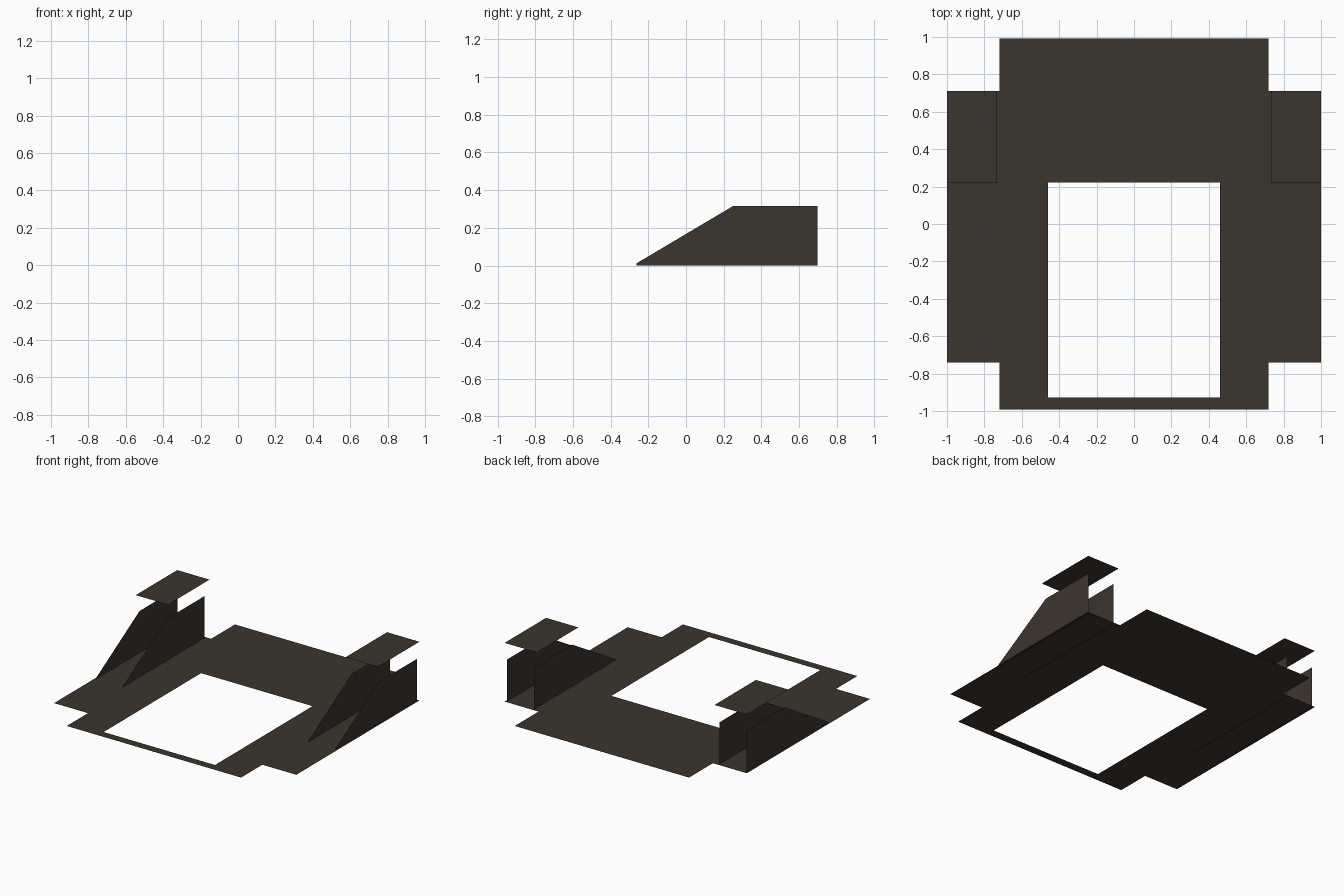
import bpy

if "Cube" in bpy.data.objects:
    bpy.data.objects.remove(bpy.data.objects["Cube"])

# One dark brown material for everything
mat = bpy.data.materials.new("dark_brown")
mat.diffuse_color = (0.046, 0.035, 0.027, 1)
mat.use_nodes = True
mat.node_tree.nodes["Principled BSDF"].inputs["Base Color"].default_value = mat.diffuse_color


def sheet(name, verts, faces):
    """Thin single-layer sheet from vertices and faces."""
    me = bpy.data.meshes.new(name)
    me.from_pydata(verts, [], faces)
    me.materials.append(mat)
    ob = bpy.data.objects.new(name, me)
    bpy.context.collection.objects.link(ob)
    return ob


def rects(name, boxes, z):
    """Flat horizontal sheet made of (x0, x1, y0, y1) rectangles."""
    verts, faces = [], []
    for x0, x1, y0, y1 in boxes:
        n = len(verts)
        verts += [(x0, y0, z), (x1, y0, z), (x1, y1, z), (x0, y1, z)]
        faces.append((n, n + 1, n + 2, n + 3))
    return sheet(name, verts, faces)


# Floor sheet with a large opening and a notch at each corner
BASE_Z = 0.004
rects("floor_sheet", [
    (-0.72, 0.72, 0.222, 0.992),     # back
    (-0.72, 0.72, -0.992, -0.928),   # front strip
    (-0.72, -0.46, -0.928, 0.222),   # left rail
    (0.46, 0.72, -0.928, 0.222),     # right rail
    (-1.0, -0.72, -0.741, 0.711),    # left wing
    (0.72, 1.0, -0.741, 0.711),      # right wing
], BASE_Z)

# Upright fins in pairs and a raised plate above each pair
fin = [(-0.262, 0), (0.697, 0), (0.697, 0.316), (0.25, 0.316), (-0.262, 0.012)]
for side, s in (("left", -1), ("right", 1)):
    for place, x in (("inner", 0.765), ("outer", 0.988)):
        sheet(f"{side}_{place}_fin", [(s * x, y, z) for y, z in fin],
              [tuple(range(5))])
    x0, x1 = sorted((s * 0.733, s * 1.0))
    rects(f"{side}_raised_plate", [(x0, x1, 0.222, 0.711)], 0.442)
